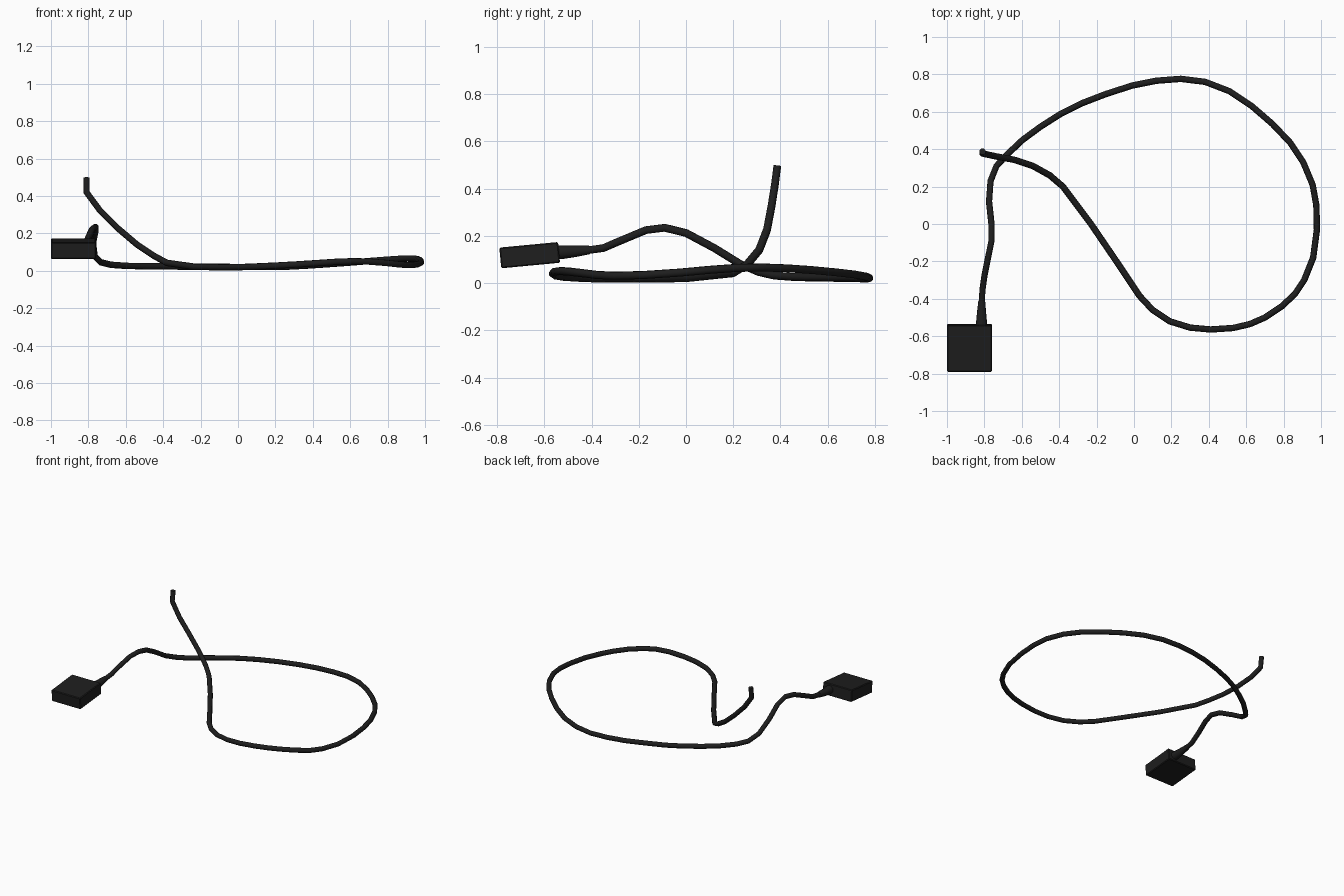
import bpy, bmesh, math
from mathutils import Matrix, Vector

if "Cube" in bpy.data.objects:
    bpy.data.objects.remove(bpy.data.objects["Cube"])

black = bpy.data.materials.new("black plastic")
black.diffuse_color = (0.013, 0.013, 0.013, 1)
black.use_nodes = True
black.node_tree.nodes["Principled BSDF"].inputs["Base Color"].default_value = black.diffuse_color

RADIUS = 0.0175
SIDES = 8


def finish(name, bm):
    bmesh.ops.recalc_face_normals(bm, faces=bm.faces)
    mesh = bpy.data.meshes.new(name)
    bm.to_mesh(mesh)
    bm.free()
    mesh.materials.append(black)
    obj = bpy.data.objects.new(name, mesh)
    bpy.context.collection.objects.link(obj)
    return obj


def tube(name, points, radii):
    """Round tube swept through the points, with a capped end at each side."""
    pts = [Vector(p) for p in points]
    bm = bmesh.new()
    rings, side = [], None
    for i, p in enumerate(pts):
        t = (pts[min(i + 1, len(pts) - 1)] - pts[max(i - 1, 0)]).normalized()
        side = side or Vector((1, 0, 0))
        side = (side - t * side.dot(t)).normalized()
        up = t.cross(side)
        ring = []
        for k in range(SIDES):
            a = 2 * math.pi * (k + 0.5) / SIDES
            ring.append(bm.verts.new(p + (side * math.cos(a) + up * math.sin(a)) * radii[i]))
        rings.append(ring)
    for r0, r1 in zip(rings, rings[1:]):
        for k in range(SIDES):
            n = (k + 1) % SIDES
            f = bm.faces.new((r0[k], r0[n], r1[n], r1[k]))
            f.smooth = True
    bm.faces.new(rings[0])
    bm.faces.new(rings[-1])
    return finish(name, bm)


# Cable: rises from the plug, loops once on the ground, ends standing up
path = [
    (-.815, -.43, .137), (-.81, -.35, .148), (-.80, -.28, .178), (-.778, -.17, .224),
    (-.762, -.09, .234), (-.762, 0, .212), (-.775, .12, .148), (-.767, .23, .080),
    (-.735, .31, .046), (-.68, .37, .032), (-.595, .45, .026), (-.50, .52, .024),
    (-.39, .59, .023), (-.28, .645, .022), (-.15, .695, .022), (-.01, .74, .02),
    (.12, .766, .02), (.25, .776, .021), (.38, .76, .028), (.51, .71, .037),
    (.63, .63, .046), (.74, .535, .055), (.835, .435, .062), (.905, .33, .066),
    (.955, .21, .064), (.975, .10, .056), (.978, -.03, .044), (.958, -.18, .034),
    (.91, -.30, .031), (.86, -.375, .034), (.79, -.44, .042), (.70, -.50, .049),
    (.62, -.535, .051), (.53, -.556, .048), (.41, -.564, .040), (.30, -.554, .033),
    (.19, -.52, .027), (.10, -.46, .023), (.03, -.385, .020), (-.08, -.22, .019),
    (-.23, 0, .021), (-.38, .20, .042), (-.45, .26, .080), (-.54, .31, .140),
    (-.64, .343, .225), (-.74, .362, .325), (-.81, .377, .42), (-.81, .387, .498),
]
tube("cable", path, [RADIUS] * len(path))

# Strain relief: tapered sleeve between plug and cable
tube("strain_relief",
     [(-.815, -.56, .129), (-.815, -.52, .131), (-.815, -.47, .134), (-.814, -.41, .140)],
     [.032, .031, .026, .0195])

# Plug: slightly tilted block with softened edges
bm = bmesh.new()
bmesh.ops.create_cube(bm, size=1)
bmesh.ops.scale(bm, vec=(.24, .25, .088), verts=bm.verts)
bmesh.ops.bevel(bm, geom=list(bm.edges), offset=.005, segments=1, affect='EDGES')
bmesh.ops.transform(bm, verts=bm.verts,
                    matrix=Matrix.Translation((-.88, -.662, .118)) @ Matrix.Rotation(math.radians(5.4), 4, 'X'))
finish("plug", bm)
